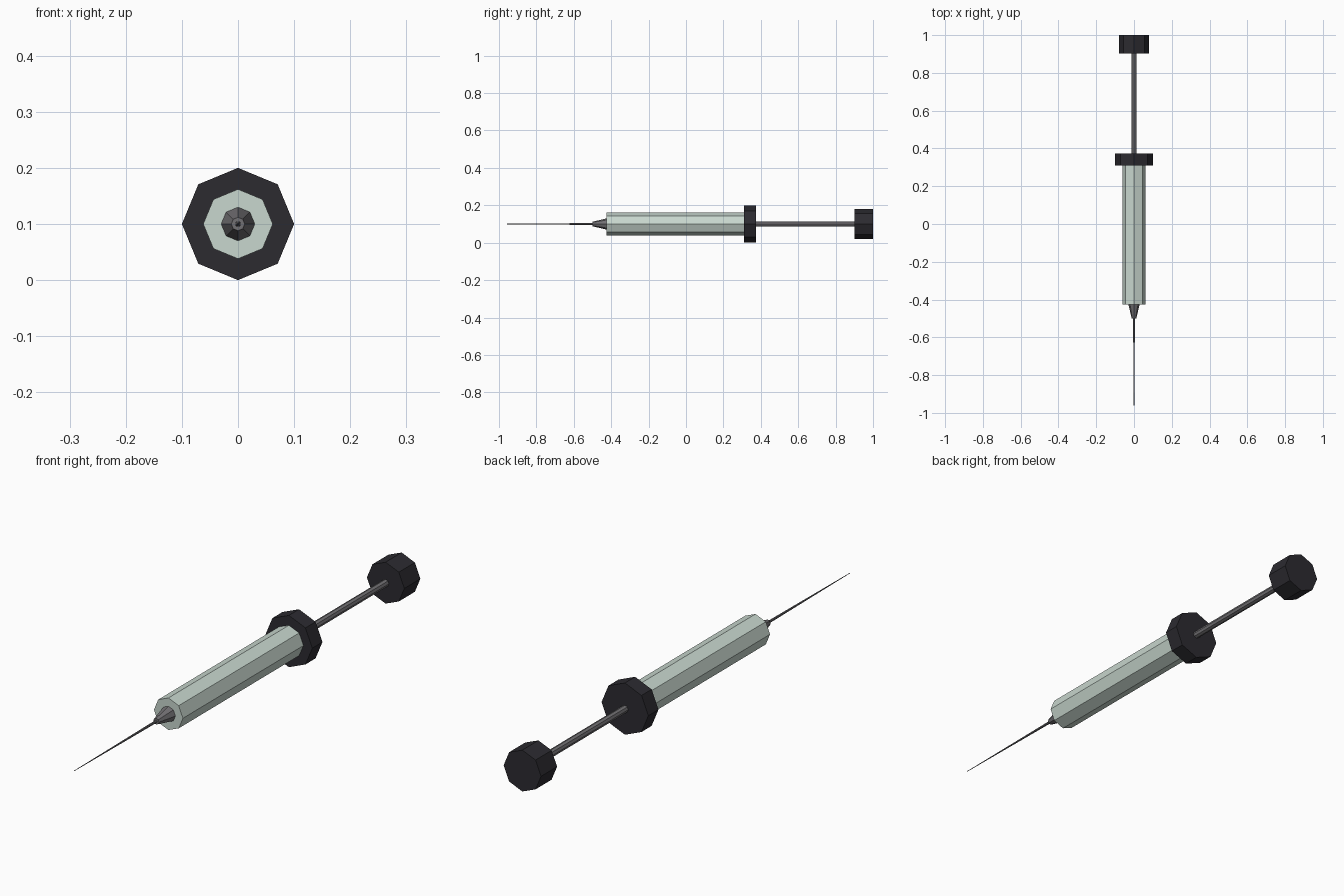
import bpy, bmesh
from math import sin, cos, pi

if "Cube" in bpy.data.objects:
    bpy.data.objects.remove(bpy.data.objects["Cube"])

AXIS_Z = 0.1
SIDES = 8


def material(name, rgb):
    m = bpy.data.materials.new(name)
    m.diffuse_color = (*rgb, 1)
    m.use_nodes = True
    m.node_tree.nodes["Principled BSDF"].inputs["Base Color"].default_value = m.diffuse_color
    return m


black = material("black_plastic", (0.025, 0.024, 0.030))
glass = material("pale_glass", (0.58, 0.68, 0.62))
steel = material("steel", (0.17, 0.165, 0.175))


def octagon_part(name, y0, r0, y1, r1, mat):
    """Capped eight-sided frustum along y, corners pointing straight up."""
    bm = bmesh.new()
    rings = []
    for y, r in ((y0, r0), (y1, r1)):
        rings.append([bm.verts.new((r * cos(2 * pi * i / SIDES), y,
                                    AXIS_Z + r * sin(2 * pi * i / SIDES)))
                      for i in range(SIDES)])
    a, b = rings
    for i in range(SIDES):
        j = (i + 1) % SIDES
        bm.faces.new((a[i], a[j], b[j], b[i]))
    bm.faces.new(a)
    bm.faces.new(b)
    bmesh.ops.recalc_face_normals(bm, faces=bm.faces)
    mesh = bpy.data.meshes.new(name)
    bm.to_mesh(mesh)
    bm.free()
    mesh.materials.append(mat)
    ob = bpy.data.objects.new(name, mesh)
    bpy.context.collection.objects.link(ob)
    return ob


# Needle and its tapered hub
octagon_part("needle", -1.0, 0.001, -0.5, 0.005, steel)
octagon_part("needle_hub", -0.5, 0.012, -0.425, 0.030, steel)
# Barrel with finger flange
octagon_part("barrel", -0.425, 0.062, 0.311, 0.062, glass)
octagon_part("finger_flange", 0.311, 0.1, 0.373, 0.1, black)
# Plunger rod and thumb cap
octagon_part("plunger_rod", 0.373, 0.014, 0.902, 0.014, steel)
octagon_part("thumb_cap", 0.902, 0.08, 1.0, 0.08, black)
